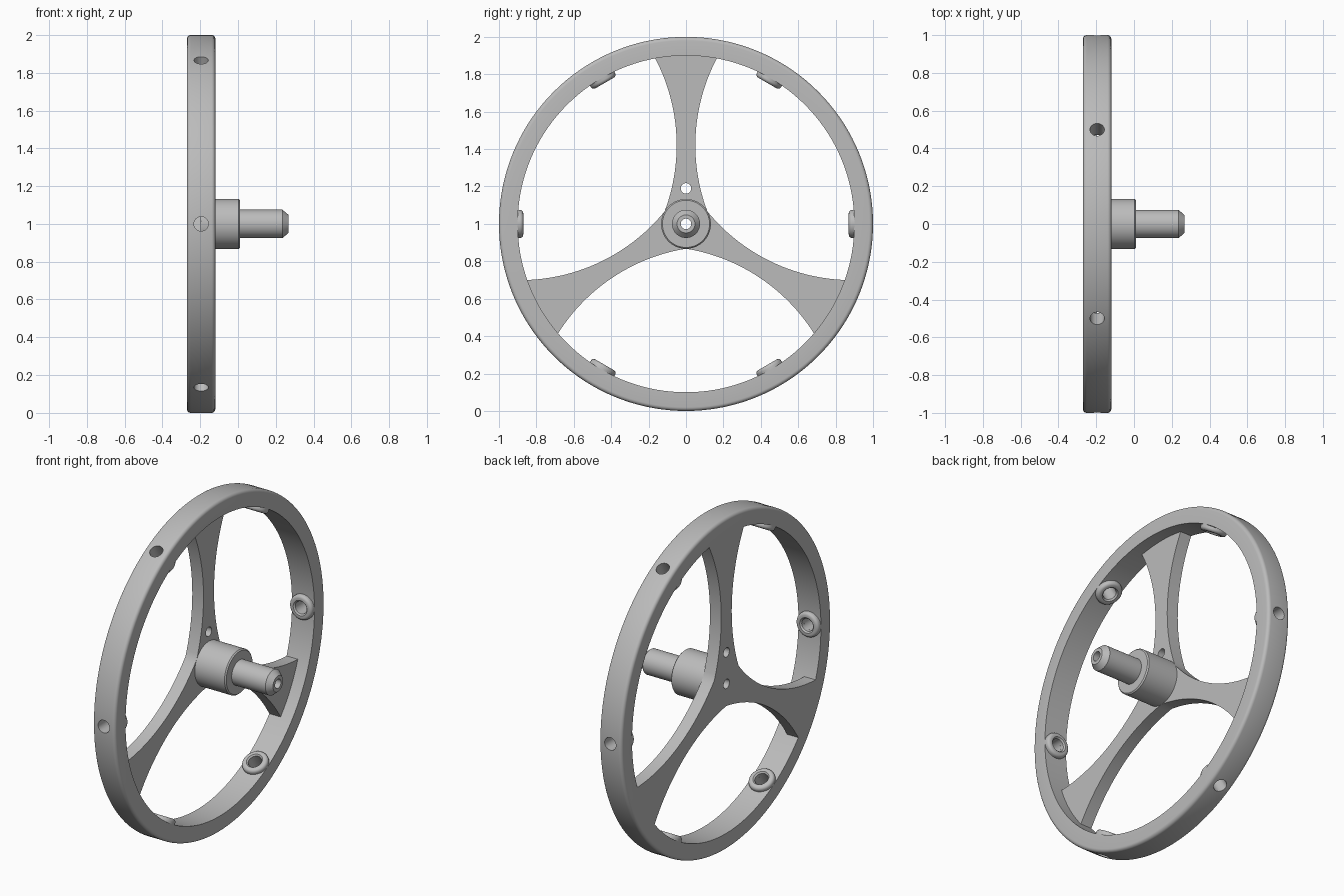
import bpy, bmesh
from math import cos, sin, pi, sqrt, radians, asin
from mathutils import Matrix, Vector

if "Cube" in bpy.data.objects:
    bpy.data.objects.remove(bpy.data.objects["Cube"], do_unlink=True)

CENTRE = Vector((0, 0, 1))
BACK, MID, FRONT = -0.27, -0.195, -0.12   # wheel planes along x
INNER = 0.9                               # inner radius of the rim

metal = bpy.data.materials.new("satin_grey")
metal.use_nodes = True
GREY = (0.5, 0.5, 0.5, 1)
metal.diffuse_color = GREY
metal.node_tree.nodes["Principled BSDF"].inputs["Base Color"].default_value = GREY


def finish(bm, name):
    bmesh.ops.recalc_face_normals(bm, faces=bm.faces)
    mesh = bpy.data.meshes.new(name)
    bm.to_mesh(mesh)
    bm.free()
    mesh.materials.append(metal)
    ob = bpy.data.objects.new(name, mesh)
    bpy.context.collection.objects.link(ob)
    return ob


def frame(origin, axis):
    """Matrix whose local z runs along axis."""
    turn = Vector(axis).to_track_quat('Z', 'Y').to_matrix().to_4x4()
    return Matrix.Translation(origin) @ turn


def lathe(name, profile, matrix, segments):
    """Revolve a closed loop of (height, radius) points about local z."""
    bm = bmesh.new()
    rings = []
    for i in range(segments):
        a = 2 * pi * i / segments
        rings.append([bm.verts.new(matrix @ Vector((r * cos(a), r * sin(a), h)))
                      for h, r in profile])
    n = len(profile)
    for i, ring in enumerate(rings):
        after = rings[(i + 1) % segments]
        for j in range(n):
            k = (j + 1) % n
            bm.faces.new((ring[j], ring[k], after[k], after[j]))
    return finish(bm, name)


def pin(origin, axis, radius, length):
    """Cylinder used only to drill a hole."""
    bm = bmesh.new()
    bmesh.ops.create_cone(bm, cap_ends=True, segments=32, radius1=radius,
                          radius2=radius, depth=length, matrix=frame(origin, axis))
    return finish(bm, "drill")


def activate(ob):
    bpy.ops.object.select_all(action='DESELECT')
    ob.select_set(True)
    bpy.context.view_layer.objects.active = ob


def drill(ob, pins):
    activate(ob)
    for p in pins:
        p.hide_render = True
        cut = ob.modifiers.new("hole", 'BOOLEAN')
        cut.operation, cut.solver, cut.object = 'DIFFERENCE', 'EXACT', p
        bpy.ops.object.modifier_apply(modifier=cut.name)
        bpy.data.objects.remove(p, do_unlink=True)


def smooth(ob):
    activate(ob)
    bpy.ops.object.shade_smooth_by_angle(angle=radians(30))


def fillet(h, r, size, start, steps=5):
    """Quarter-circle points around the centre (h, r)."""
    return [(h + size * cos(start + pi / 2 * i / steps),
             r + size * sin(start + pi / 2 * i / steps)) for i in range(steps + 1)]


def radial(a):
    return Vector((0, cos(a), sin(a)))


along_x = frame(CENTRE, (1, 0, 0))
hole_angles = [i * pi / 3 for i in range(6)]

# Rim: flat band with rounded outer edges and six radial holes
edge = 0.02
band = [(BACK, INNER), (FRONT, INNER)]
band += fillet(FRONT - edge, 1 - edge, edge, 0)
band += fillet(BACK + edge, 1 - edge, edge, pi / 2)
rim = lathe("rim", band, along_x, 144)
middle = Vector((MID, 0, 1))
drill(rim, [pin(middle + radial(a) * 0.95, radial(a), 0.038, 0.3) for a in hole_angles])
smooth(rim)

# Bosses: rounded collars around the holes on the inside of the rim
collar = [(-0.02, 0.038)] + fillet(0.02, 0.048, 0.01, -pi / 2, 3)[::-1]
collar = [(-0.02, 0.038), (0.022, 0.038), (0.03, 0.046)]
collar += fillet(0.012, 0.057, 0.018, 0)[::1] + [(-0.02, 0.075)]
for i, a in enumerate(hole_angles):
    boss = lathe(f"rim_boss_{i + 1}", collar,
                 frame(middle + radial(a) * INNER, -radial(a)), 40)
    smooth(boss)

# Spokes: one plate with three waisted arms, sides are circular arcs
def half_width(t):
    return 1.05 - sqrt(1 - (t - 0.42) ** 2)


start, stop, steps = 0.066, 0.888, 28
lengths = [start + (stop - start) * i / steps for i in range(steps + 1)]
side = [(t, half_width(t)) for t in lengths]
spread = asin(side[-1][1] / 0.902)
tip = [(0.902 * cos(spread * f), 0.902 * sin(spread * f)) for f in (0.6, 0.2, -0.2, -0.6)]
arm = [(t, -w) for t, w in side] + tip[::-1] + side[:0:-1]
bm = bmesh.new()
outline = []
for k in range(3):
    out = radial(pi / 2 + k * 2 * pi / 3)
    across = radial(pi + k * 2 * pi / 3)
    outline += [bm.verts.new(CENTRE + out * t + across * w + Vector((BACK, 0, 0)))
                for t, w in arm]
plate = bm.faces.new(outline)
grown = bmesh.ops.extrude_face_region(bm, geom=[plate])["geom"]
bmesh.ops.translate(bm, vec=(MID - BACK, 0, 0),
                    verts=[g for g in grown if isinstance(g, bmesh.types.BMVert)])
spokes = finish(bm, "spokes")
drill(spokes, [pin(Vector((MID, 0, z)), (1, 0, 0), 0.028, 0.4) for z in (1, 1.19)])
smooth(spokes)

# Hub and shaft: stepped, bored through, with a chamfered end
hub_profile = [(MID - 0.005, 0.028), (MID - 0.005, 0.133), (0.003, 0.133), (0.01, 0.126),
               (0.01, 0.075), (0.235, 0.075), (0.267, 0.048), (0.267, 0.028)]
hub = lathe("hub_and_shaft", hub_profile, along_x, 64)
smooth(hub)
